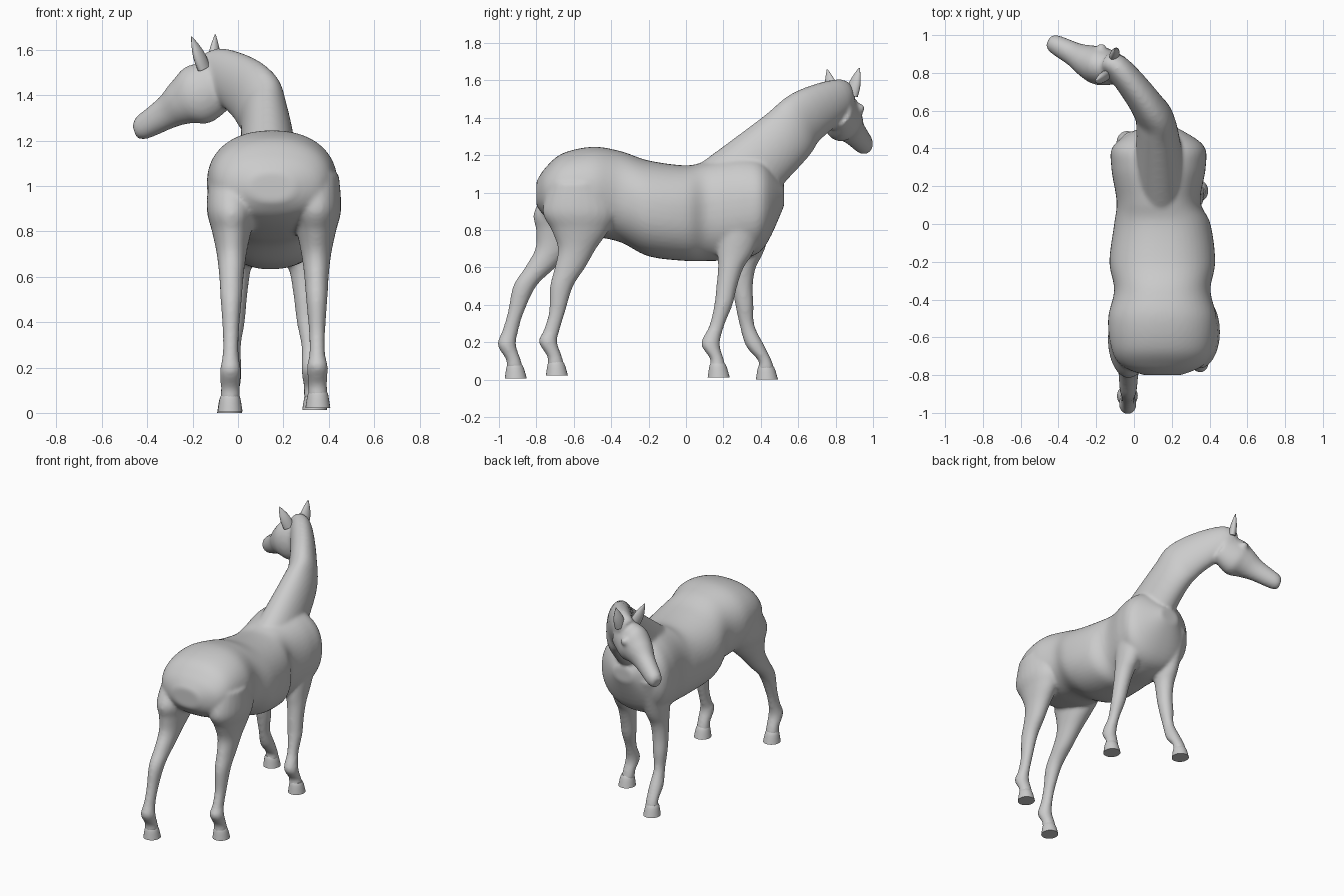
import bpy, bmesh, math
from mathutils import Vector

if "Cube" in bpy.data.objects:
    bpy.data.objects.remove(bpy.data.objects["Cube"])

X, Y, Z = Vector((1, 0, 0)), Vector((0, 1, 0)), Vector((0, 0, 1))


def spline(rows, steps):
    """Catmull-Rom interpolation of rows of numbers."""
    out = []
    for i in range(len(rows) - 1):
        p0, p1 = rows[max(i - 1, 0)], rows[i]
        p2, p3 = rows[i + 1], rows[min(i + 2, len(rows) - 1)]
        for s in range(steps):
            t = s / steps
            out.append([0.5 * (2 * b + (c - a) * t + (2 * a - 5 * b + 4 * c - d) * t * t
                               + (3 * b - a - 3 * c + d) * t ** 3)
                        for a, b, c, d in zip(p0, p1, p2, p3)])
    return out + [list(rows[-1])]


def loft(bm, rows, frame=None, hint=Z, power=2.0, sides=32, steps=6):
    """Skin ellipse sections (x, y, z, half width, half depth) along a path."""
    pts = spline(rows, steps)
    rings = []
    for i, (x, y, z, w, d) in enumerate(pts):
        if frame:
            side, up = frame
        else:
            tan = Vector(pts[min(i + 1, len(pts) - 1)][:3]) - Vector(pts[max(i - 1, 0)][:3])
            tan.normalize()
            up = (hint - tan * hint.dot(tan)).normalized()
            side = tan.cross(up)
        ring = []
        for k in range(sides):
            c, s = math.cos(math.tau * k / sides), math.sin(math.tau * k / sides)
            u = math.copysign(abs(c) ** (2 / power), c) * w
            v = math.copysign(abs(s) ** (2 / power), s) * d
            ring.append(bm.verts.new(Vector((x, y, z)) + side * u + up * v))
        rings.append(ring)
    faces = [bm.faces.new(rings[0]), bm.faces.new(rings[-1][::-1])]
    for r, q in zip(rings, rings[1:]):
        for k in range(sides):
            n = (k + 1) % sides
            faces.append(bm.faces.new((r[k], q[k], q[n], r[n])))
    bmesh.ops.recalc_face_normals(bm, faces=faces)


def make_object(name, bm):
    me = bpy.data.meshes.new(name)
    bm.to_mesh(me)
    bm.free()
    ob = bpy.data.objects.new(name, me)
    bpy.context.collection.objects.link(ob)
    bpy.ops.object.select_all(action='DESELECT')
    ob.select_set(True)
    bpy.context.view_layer.objects.active = ob
    bpy.ops.object.shade_smooth_by_angle(angle=math.radians(45))
    return ob


bm = bmesh.new()

# Torso: y, top z, bottom z, half width
torso = [(-.80, 1.06, .93, .10), (-.75, 1.135, .87, .215), (-.66, 1.21, .82, .27),
         (-.50, 1.245, .77, .287), (-.35, 1.222, .735, .255), (-.20, 1.172, .66, .28),
         (0, 1.146, .635, .255), (.12, 1.17, .635, .222), (.30, 1.20, .645, .25),
         (.42, 1.17, .71, .235), (.525, 1.03, .93, .07)]
loft(bm, [(.15 - .02 * (y > .1), y, (t + b) / 2, w, (t - b) / 2) for y, t, b, w in torso],
     (X, Z), power=2.25, sides=48)

# Neck, turning to the left
loft(bm, [(.14, .20, 1.00, .14, .20), (.12, .51, 1.275, .107, .165), (.065, .635, 1.40, .088, .152),
          (-.08, .82, 1.50, .07, .11), (-.14, .85, 1.49, .05, .07)])

# Head
loft(bm, [(-.06, .815, 1.455, .07, .105), (-.17, .835, 1.405, .102, .135), (-.24, .86, 1.37, .09, .105),
          (-.31, .895, 1.325, .066, .075), (-.42, .953, 1.258, .05, .055), (-.45, .968, 1.245, .03, .033)])

# Brows, one each side of the head
across = Vector((.055, .15, 0))
for s in (-.5, .5):
    brow = bmesh.ops.create_uvsphere(bm, u_segments=16, v_segments=10, radius=.026)
    bmesh.ops.translate(bm, vec=Vector((-.2, .857, 1.45)) + across * s, verts=brow["verts"])

# Leg profiles: y from hoof, z, half width, half depth
hind = [(.11, 1.05, .10, .15), (.12, .90, .11, .197), (.125, .80, .087, .154), (.107, .70, .066, .102),
        (.07, .60, .054, .082), (.025, .50, .047, .062), (0, .36, .036, .043), (-.03, .26, .035, .043),
        (-.048, .18, .046, .049), (-.012, .10, .042, .039), (-.006, .05, .045, .046)]
fore = [(.155, .95, .095, .13), (.095, .70, .07, .10), (.065, .60, .058, .069), (.043, .50, .051, .056),
        (.025, .40, .047, .049), (-.01, .29, .035, .04), (-.044, .18, .044, .05),
        (-.01, .10, .041, .036), (-.006, .05, .045, .046)]


def leg(name, profile, x, y, sole, lean, swing):
    """Place a profile over a hoof; lean shifts x and swing shifts y with height."""
    loft(bm, [(x + lean * min(z, .7), y + dy + swing(z), z + sole * (z < .2), w, d)
              for dy, z, w, d in profile], (X, Y), sides=24)
    hoof = bmesh.new()
    loft(hoof, [(x, y - .006, sole + .075, .038, .038), (x, y - .004, sole + .055, .046, .047),
                (x, y, sole, .055, .059)], (X, Y), sides=24, steps=3)
    make_object(name + "_hoof", hoof)


leg("left_hind", hind, -.035, -.91, .006, .01, lambda z: .38 * max(0, z - .44))
leg("right_hind", hind, .352, -.69, .022, -.01, lambda z: 0)
leg("left_fore", fore, -.037, .433, 0, .05, lambda z: -.23 * (1 - math.exp(-max(0, z - .16) / .24)))
leg("right_fore", fore, .338, .175, .012, -.08, lambda z: 0)

# Fuse the parts into one smooth skin
body = make_object("horse_body", bm)
fuse = body.modifiers.new("fuse", 'REMESH')
fuse.mode = 'VOXEL'
fuse.voxel_size = .011
fuse.use_smooth_shade = True
soft = body.modifiers.new("soften", 'SMOOTH')
soft.factor = .5
soft.iterations = 7

# Ears: base to tip, swelling then tapering
for name, base, tip in (("left_ear", (-.15, .785, 1.52), (-.205, .755, 1.658)),
                        ("right_ear", (-.105, .885, 1.52), (-.10, .927, 1.667))):
    a, b = Vector(base), Vector(tip)
    ear = bmesh.new()
    rows = []
    for i in range(5):
        t = i / 4
        w = .003 + .034 * math.cos(math.pi / 2 * max(0, t - .2) / .8)
        rows.append((*a.lerp(b, t), w, w * .65))
    loft(ear, rows, hint=Vector((-.8, .5, 0)), sides=16, steps=3)
    make_object(name, ear)
